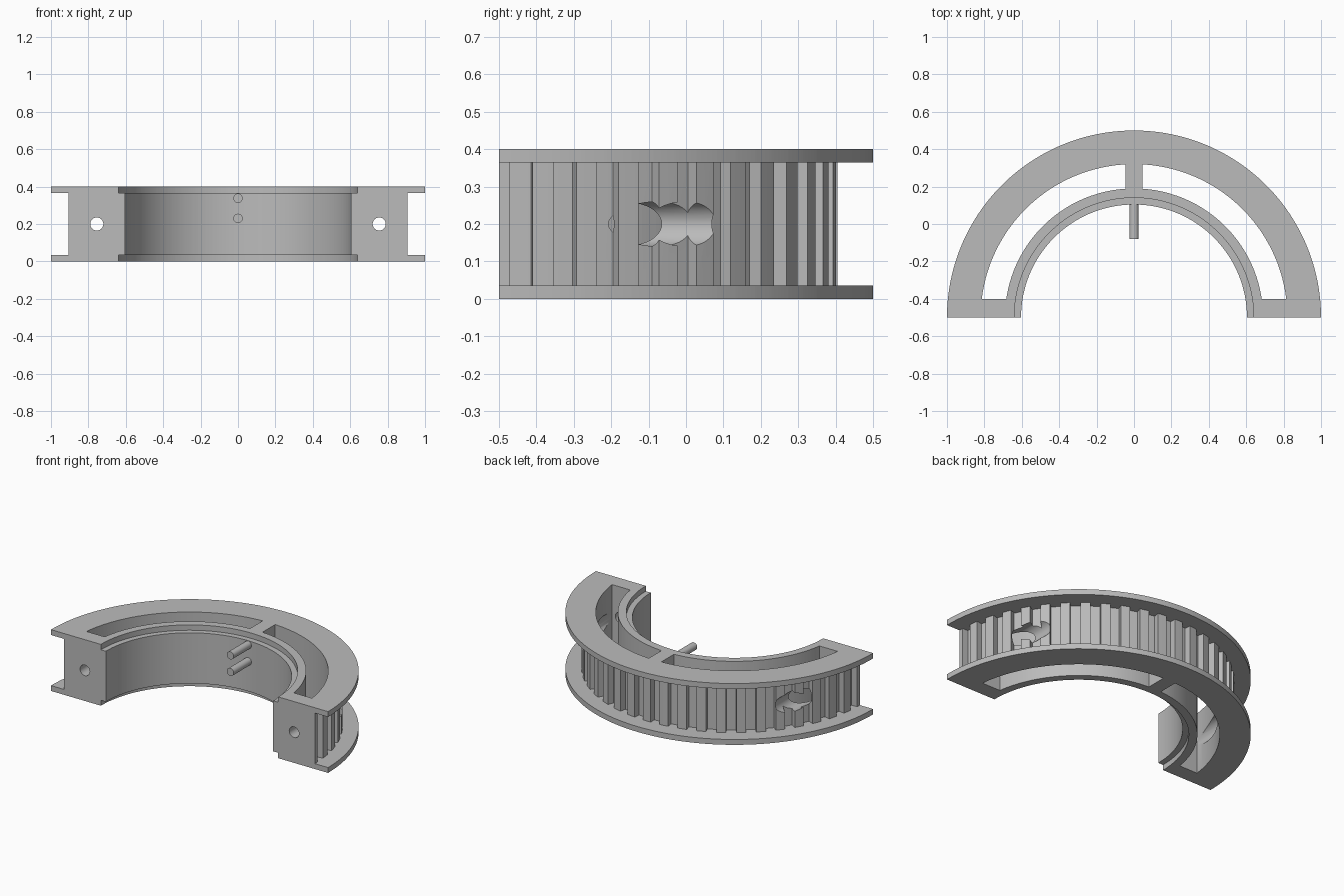
import bpy, bmesh, math
from mathutils import Matrix, Vector

if "Cube" in bpy.data.objects:
    bpy.data.objects.remove(bpy.data.objects["Cube"])

CY = -0.5            # centre of the half ring lies on the front plane
H = 0.40             # total height
LIP = 0.035          # flange thickness
R_TOP, R_ROOT = 0.905, 0.866

grey = bpy.data.materials.new("plain_grey")
grey.diffuse_color = (0.5, 0.5, 0.5, 1)
grey.use_nodes = True
grey.node_tree.nodes["Principled BSDF"].inputs["Base Color"].default_value = grey.diffuse_color


def finish(bm, name):
    bmesh.ops.recalc_face_normals(bm, faces=bm.faces)
    me = bpy.data.meshes.new(name)
    bm.to_mesh(me)
    bm.free()
    me.materials.append(grey)
    ob = bpy.data.objects.new(name, me)
    bpy.context.collection.objects.link(ob)
    return ob


def polar(r, a, z):
    return Vector((r * math.cos(a), CY + r * math.sin(a), z))


def rod(name, x, z, r, y0, y1, segs=32):
    """Cylinder lying along y."""
    bm = bmesh.new()
    m = Matrix.Translation((x, (y0 + y1) / 2, z)) @ Matrix.Rotation(math.pi / 2, 4, 'X')
    bmesh.ops.create_cone(bm, cap_ends=True, segments=segs, radius1=r, radius2=r,
                          depth=y1 - y0, matrix=m)
    return finish(bm, name)


def pocket(name, side):
    """Curved slot between the inner wall and the toothed rim."""
    pts, n = [], 40
    for r, back in ((0.82, False), (0.69, True)):
        a0, a1 = math.asin(0.1 / r), math.acos(0.045 / r)
        arc = [polar(r, a0 + (a1 - a0) * i / n, -0.1) for i in range(n + 1)]
        pts += arc[::-1] if back else arc
    bm = bmesh.new()
    face = bm.faces.new([bm.verts.new((p.x * side, p.y, p.z)) for p in pts])
    ext = bmesh.ops.extrude_face_region(bm, geom=[face])
    bmesh.ops.translate(bm, vec=(0, 0, H + 0.2),
                        verts=[v for v in ext["geom"] if isinstance(v, bmesh.types.BMVert)])
    return finish(bm, name)


# Half pulley: flanged profile swept around, drum radius alternating tooth / groove
samples = [(0, R_TOP)]
for k in range(24):
    c = 3.75 + 7.5 * k
    samples += [(c - 1.95, R_TOP), (c - 1.9, R_ROOT), (c, R_ROOT),
                (c + 1.9, R_ROOT), (c + 1.95, R_TOP), (c + 3.75, R_TOP)]
bm = bmesh.new()
rings = []
for deg, rd in samples:
    half = [(0.604, LIP), (0.64, LIP), (0.64, 0), (1, 0), (1, LIP), (rd, LIP)]
    prof = half + [(r, H - z) for r, z in reversed(half)]
    rings.append([bm.verts.new(polar(r, math.radians(deg), z)) for r, z in prof])
for a, b in zip(rings, rings[1:]):
    for i in range(len(a)):
        j = (i + 1) % len(a)
        bm.faces.new((a[i], a[j], b[j], b[i]))
bm.faces.new(rings[0])
bm.faces.new(rings[-1][::-1])
body = finish(bm, "half_pulley")

# Pockets, bolt holes and bolt head bores on both sides
cutters = []
for s in (1, -1):
    cutters += [pocket("pocket_cutter", s),
                rod("bolt_cutter", 0.755 * s, 0.2, 0.035, -0.6, -0.3),
                rod("head_bore_cutter", 0.755 * s, 0.2, 0.06, -0.395, 0.3, 40)]
bpy.context.view_layer.objects.active = body
for c in cutters:
    c.hide_render = True
    mod = body.modifiers.new("cut", 'BOOLEAN')
    mod.operation, mod.solver, mod.object = 'DIFFERENCE', 'EXACT', c
    bpy.ops.object.modifier_apply(modifier=mod.name)
for c in cutters:
    bpy.data.objects.remove(c)

# Two locating pins through the inner wall
pins = [rod(n, 0, z, 0.025, -0.08, 0.15)
        for n, z in (("lower_pin", 0.23), ("upper_pin", 0.338))]

# Smooth curved walls, keep corners crisp
bpy.ops.object.select_all(action='DESELECT')
for ob in [body] + pins:
    ob.select_set(True)
bpy.ops.object.shade_smooth_by_angle(angle=math.radians(25))
